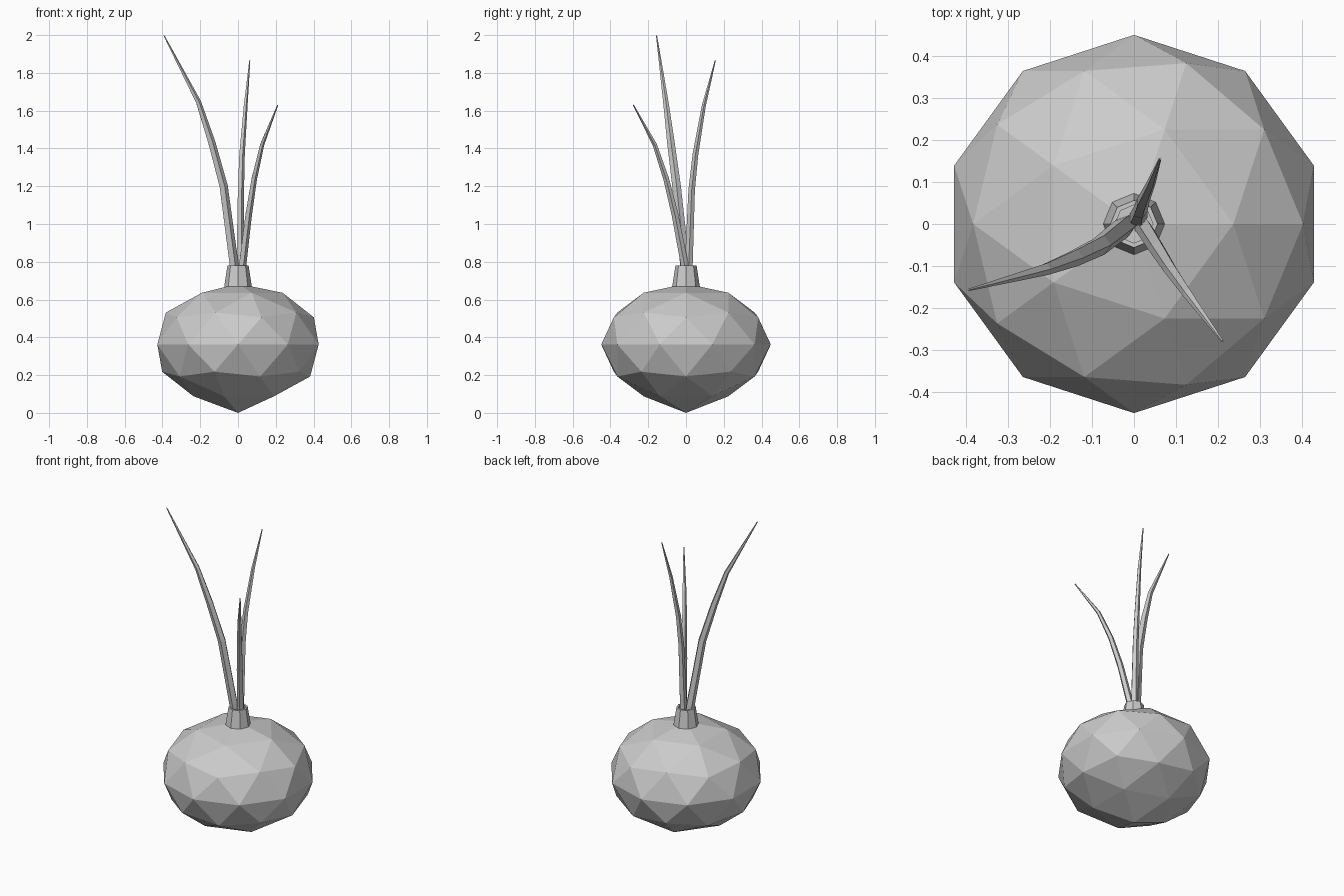
import bpy, bmesh, math
from mathutils import Vector

if "Cube" in bpy.data.objects:
    bpy.data.objects.remove(bpy.data.objects["Cube"], do_unlink=True)

grey = bpy.data.materials.new("plain grey")
grey.use_nodes = True
colour = (0.6, 0.6, 0.6, 1)
grey.diffuse_color = colour
grey.node_tree.nodes["Principled BSDF"].inputs["Base Color"].default_value = colour


def finish(bm, name):
    bmesh.ops.recalc_face_normals(bm, faces=bm.faces)
    mesh = bpy.data.meshes.new(name)
    bm.to_mesh(mesh)
    bm.free()
    mesh.materials.append(grey)
    obj = bpy.data.objects.new(name, mesh)
    bpy.context.collection.objects.link(obj)
    return obj


def ring(bm, centre, radius, sides, across=Vector((1, 0, 0)), up=Vector((0, 1, 0))):
    angles = [math.tau * i / sides for i in range(sides)]
    return [bm.verts.new(Vector(centre) + radius * (across * math.cos(a) + up * math.sin(a)))
            for a in angles]


def bridge(bm, rings):
    for low, high in zip(rings, rings[1:]):
        for i in range(len(low)):
            j = (i + 1) % len(low)
            bm.faces.new((low[i], low[j], high[j], high[i]))


# Faceted bulb, squashed, with its bottom point drawn down to the ground
bulb = bmesh.new()
bmesh.ops.create_icosphere(bulb, subdivisions=2, radius=1)
for v in bulb.verts:
    v.co = Vector((v.co.x * 0.449, v.co.y * 0.449, 0.362 + v.co.z * 0.322))
min(bulb.verts, key=lambda v: v.co.z).co.z = 0
finish(bulb, "bulb")

# Octagonal neck with a rim and a shallow recess
neck = bmesh.new()
rings = [ring(neck, (0, 0, z), r, 8)
         for r, z in ((0.073, 0.67), (0.056, 0.78), (0.045, 0.78), (0.045, 0.74))]
bridge(neck, rings)
neck.faces.new(rings[-1])
finish(neck, "neck")


# Tapered leaves swept along bending paths
def leaf(name, path, radii, sides=5):
    bm = bmesh.new()
    points = [Vector(p) for p in path]
    rings = []
    for i, p in enumerate(points):
        along = (points[min(i + 1, len(points) - 1)] - points[max(i - 1, 0)]).normalized()
        across = Vector((0, 1, 0)).cross(along).normalized()
        rings.append(ring(bm, p, radii[i], sides, across, along.cross(across)))
    bridge(bm, rings)
    bm.faces.new(rings[0])
    bm.faces.new(rings[-1])
    finish(bm, name)


leaf("right_leaf",
     [(-0.015, 0, 0.7), (-0.025, -0.008, 0.8), (-0.078, -0.05, 1.2),
      (-0.14, -0.08, 1.43), (-0.21, -0.107, 1.645), (-0.392, -0.156, 1.998)],
     [0.024, 0.026, 0.024, 0.021, 0.015, 0.003])
leaf("back_leaf",
     [(0.008, 0.012, 0.7), (0.01, 0.015, 0.8), (0.014, 0.03, 1.18),
      (0.02, 0.05, 1.37), (0.04, 0.095, 1.63), (0.062, 0.155, 1.865)],
     [0.022, 0.022, 0.018, 0.016, 0.011, 0.003])
leaf("front_left_leaf",
     [(0.015, 0, 0.7), (0.025, -0.01, 0.8), (0.055, -0.058, 1.05),
      (0.085, -0.105, 1.24), (0.127, -0.165, 1.42), (0.21, -0.278, 1.63)],
     [0.02, 0.021, 0.019, 0.016, 0.012, 0.003])
